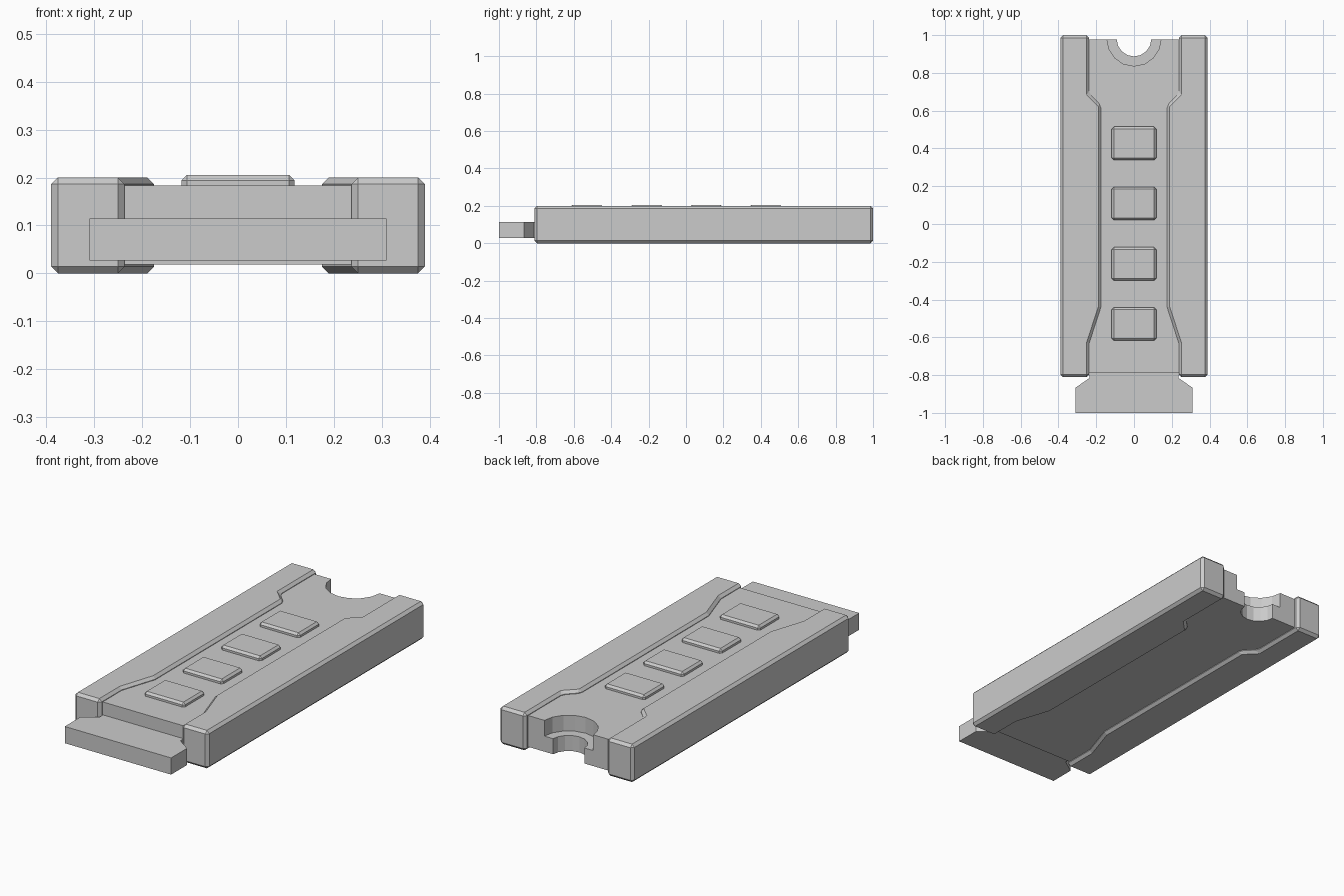
import bpy, math

if "Cube" in bpy.data.objects:
    bpy.data.objects.remove(bpy.data.objects["Cube"])


def prism(name, outline, z0, z1, bevel=0.0):
    """Extrude a closed xy outline (counter-clockwise) from z0 to z1."""
    n = len(outline)
    verts = [(x, y, z) for z in (z0, z1) for x, y in outline]
    faces = [tuple(reversed(range(n))), tuple(range(n, 2 * n))]
    faces += [(i, (i + 1) % n, n + (i + 1) % n, n + i) for i in range(n)]
    mesh = bpy.data.meshes.new(name)
    mesh.from_pydata(verts, [], faces)
    obj = bpy.data.objects.new(name, mesh)
    bpy.context.collection.objects.link(obj)
    if bevel:
        mod = obj.modifiers.new("chamfer", 'BEVEL')
        mod.width = bevel
        mod.segments = 1
        mod.limit_method = 'ANGLE'
        mod.angle_limit = math.radians(30)
    return obj


def rect(hx, y0, y1):
    return [(-hx, y0), (hx, y0), (hx, y1), (-hx, y1)]


def circle(r, cy, sides):
    return [(r * math.cos(2 * math.pi * i / sides),
             cy + r * math.sin(2 * math.pi * i / sides)) for i in range(sides)]


# Side rails: one chamfered profile, mirrored
rail = prism("side_rails", [
    (0.39, -0.81), (0.39, 1.0), (0.237, 1.0), (0.237, 0.69), (0.175, 0.628),
    (0.175, -0.44), (0.237, -0.63), (0.237, -0.81)], 0.0, 0.2, 0.014)
rail.modifiers.new("mirror", 'MIRROR').use_axis[0] = True

# Core plate between the rails
core = prism("core_plate", rect(0.238, -0.788, 0.976), 0.018, 0.183)

# Stepped round notch in the back end of the core
for name, r, z0, z1 in (("notch_cutter_wide", 0.143, 0.1, 0.3),
                        ("notch_cutter_narrow", 0.092, -0.1, 0.29)):
    cutter = prism(name, circle(r, 0.979, 16), z0, z1)
    cutter.hide_render = True
    cutter.hide_set(True)
    cut = core.modifiers.new(name, 'BOOLEAN')
    cut.object = cutter
    cut.operation = 'DIFFERENCE'
    cut.solver = 'EXACT'

# Flared tongue at the front
prism("front_tongue", [
    (-0.31, -1.0), (0.31, -1.0), (0.31, -0.867), (0.235, -0.815),
    (0.235, -0.77), (-0.235, -0.77), (-0.235, -0.815), (-0.31, -0.867)],
    0.027, 0.115)

# Row of raised pads
for i in range(4):
    y = -0.53 + 0.319 * i
    prism(f"raised_pad_{i + 1}", rect(0.118, y - 0.088, y + 0.088),
          0.16, 0.205, 0.011)
